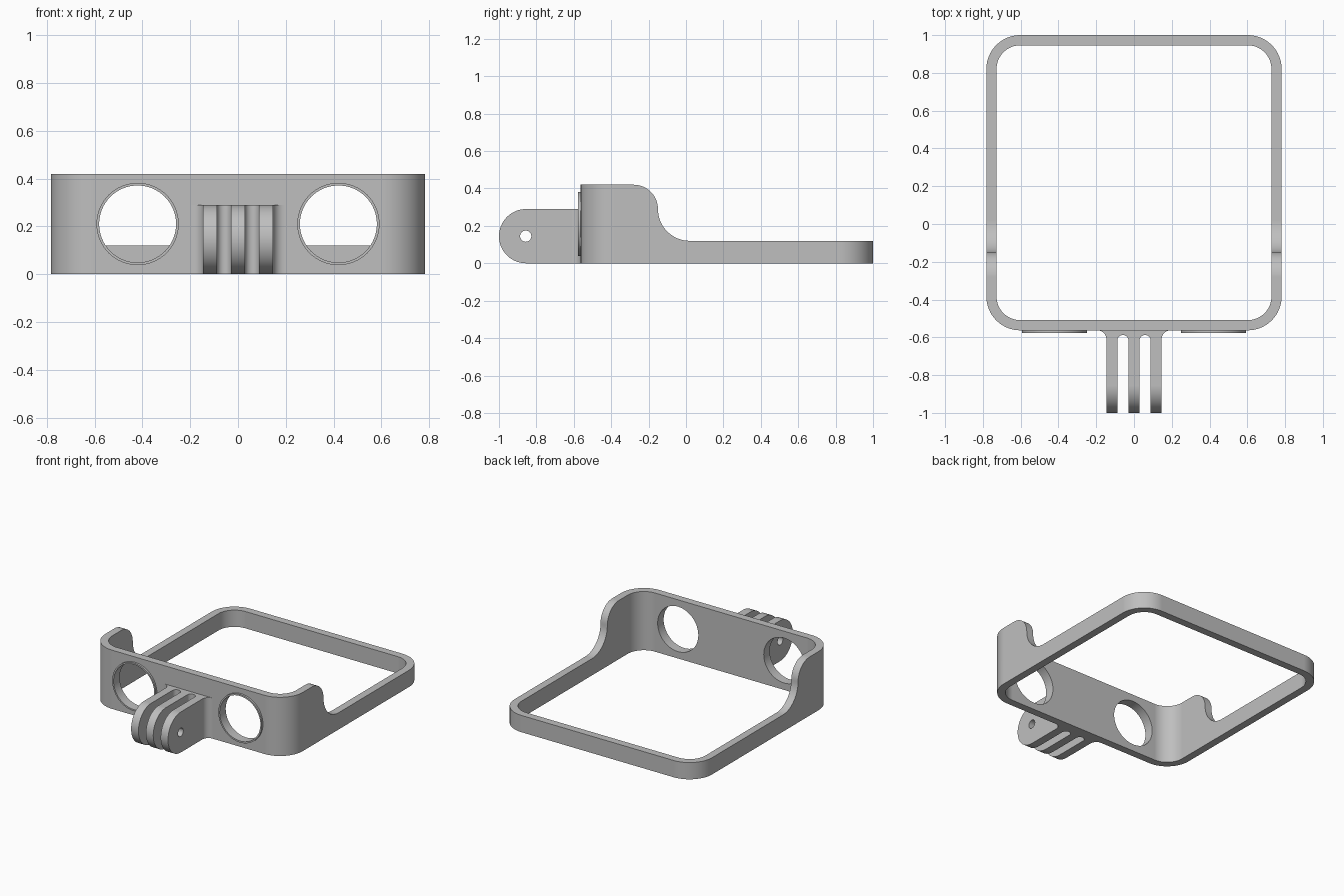
import bpy
import bmesh
from math import cos, sin, radians

cube = bpy.data.objects.get("Cube")
if cube:
    bpy.data.objects.remove(cube, do_unlink=True)

grey = bpy.data.materials.new("matte grey")
grey.use_nodes = True
grey.diffuse_color = (0.52, 0.52, 0.52, 1)
grey.node_tree.nodes["Principled BSDF"].inputs["Base Color"].default_value = (0.52, 0.52, 0.52, 1)


def arc(cx, cy, r, start, end, n=16):
    """Points along an arc, angles in degrees."""
    angles = [radians(start + (end - start) * i / n) for i in range(n + 1)]
    return [(cx + r * cos(a), cy + r * sin(a)) for a in angles]


def circle(cx, cy, r, n=64):
    return arc(cx, cy, r, 0, 360, n)[:-1]


def rounded_rect(x, y0, y1, r):
    return (arc(x - r, y1 - r, r, 0, 90) + arc(r - x, y1 - r, r, 90, 180)
            + arc(r - x, y0 + r, r, 180, 270) + arc(x - r, y0 + r, r, 270, 360))


def prism(name, points, axis, lo, hi):
    """Extrude a closed profile along one axis."""
    place = {"X": lambda u, v, w: (w, u, v),
             "Y": lambda u, v, w: (u, w, v),
             "Z": lambda u, v, w: (u, v, w)}[axis]
    bm = bmesh.new()
    low = [bm.verts.new(place(u, v, lo)) for u, v in points]
    high = [bm.verts.new(place(u, v, hi)) for u, v in points]
    bm.faces.new(low)
    bm.faces.new(high)
    for i in range(len(points)):
        j = (i + 1) % len(points)
        bm.faces.new((low[i], low[j], high[j], high[i]))
    bmesh.ops.recalc_face_normals(bm, faces=bm.faces)
    mesh = bpy.data.meshes.new(name)
    bm.to_mesh(mesh)
    bm.free()
    mesh.materials.append(grey)
    obj = bpy.data.objects.new(name, mesh)
    bpy.context.collection.objects.link(obj)
    return obj


def activate(obj):
    bpy.ops.object.select_all(action="DESELECT")
    obj.select_set(True)
    bpy.context.view_layer.objects.active = obj


def combine(obj, other, operation):
    """Apply a boolean and discard the second solid."""
    activate(obj)
    mod = obj.modifiers.new(operation.lower(), "BOOLEAN")
    mod.operation = operation
    mod.solver = "EXACT"
    mod.object = other
    bpy.ops.object.modifier_apply(modifier=mod.name)
    bpy.data.objects.remove(other, do_unlink=True)


def finish(obj):
    activate(obj)
    bpy.ops.object.shade_smooth_by_angle(angle=radians(30))
    normals = obj.modifiers.new("weighted normals", "WEIGHTED_NORMAL")
    normals.keep_sharp = True


FRONT, WALL, HALF = -0.563, 0.054, 0.782

# Rounded frame, tall at the front and sweeping down to a low band
frame = prism("frame", rounded_rect(HALF, FRONT, 1, 0.18), "Z", -0.1, 0.6)
inside = prism("inside", rounded_rect(HALF - WALL, FRONT + WALL, 1 - WALL, 0.126), "Z", -0.2, 0.7)
combine(frame, inside, "DIFFERENCE")
side = ([(-0.8, 0), (1.2, 0), (1.2, 0.12)] + arc(0.02, 0.29, 0.17, 270, 180)
        + arc(-0.28, 0.29, 0.13, 0, 90)[1:] + [(-0.8, 0.42)])
combine(frame, prism("side", side, "X", -1, 1), "INTERSECT")

# Raised rims and round openings in the front wall
for x in (-0.42, 0.42):
    combine(frame, prism("rim", circle(x, 0.21, 0.172), "Y", -0.577, -0.54), "UNION")
    combine(frame, prism("opening", circle(x, 0.21, 0.161), "Y", -0.7, -0.4), "DIFFERENCE")
finish(frame)

# Three-prong mount with filleted roots, drawn as half a plan and mirrored
half = ([(-0.194, -0.54)] + arc(-0.194, FRONT - 0.048, 0.048, 90, 0, 12)
        + [(-0.146, -1.1), (-0.088, -1.1)]
        + arc(-0.0585, -0.617, 0.0295, 180, 0) + [(-0.029, -1.1)])
plan = half + [(-x, y) for x, y in reversed(half)]
mount = prism("prong_mount", plan, "Z", -0.1, 0.4)
lug = [(-0.4, 0.29)] + arc(-0.855, 0.145, 0.145, 90, 270, 32) + [(-0.4, 0)]
combine(mount, prism("lug", lug, "X", -0.5, 0.5), "INTERSECT")
combine(mount, prism("bolt_hole", circle(-0.857, 0.145, 0.03, 32), "X", -0.5, 0.5), "DIFFERENCE")
finish(mount)
